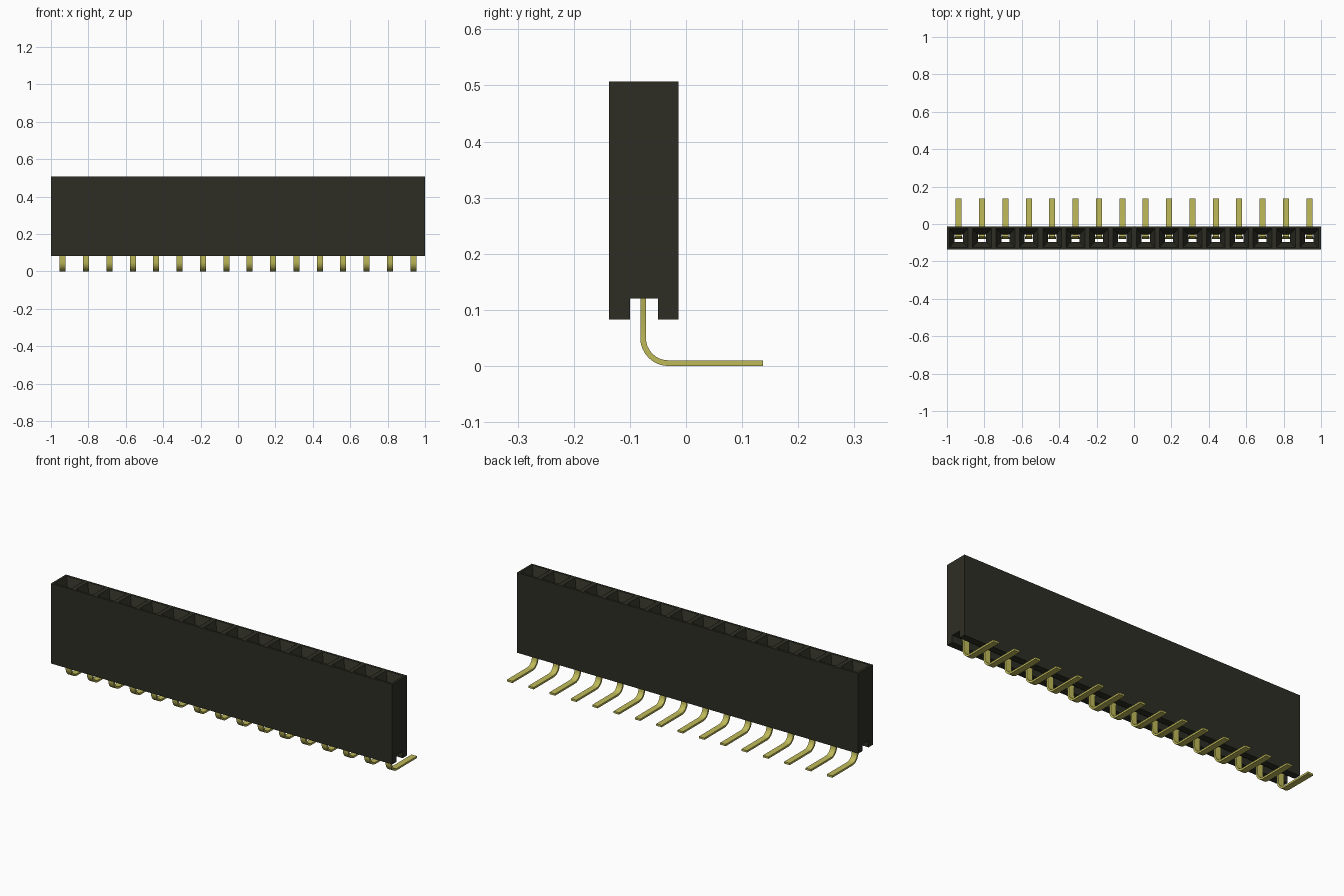
import bpy, bmesh, math
from mathutils import Vector

if "Cube" in bpy.data.objects:
    bpy.data.objects.remove(bpy.data.objects["Cube"], do_unlink=True)

COUNT = 16
PITCH = 2 / COUNT
MID_Y = -0.075
TOP, BOTTOM, ROOF = 0.507, 0.083, 0.12


def make_material(name, rgb):
    mat = bpy.data.materials.new(name)
    mat.use_nodes = True
    colour = (*rgb, 1)
    mat.diffuse_color = colour
    mat.node_tree.nodes["Principled BSDF"].inputs["Base Color"].default_value = colour
    return mat


def finish(bm, name, mat):
    bmesh.ops.remove_doubles(bm, verts=bm.verts, dist=0.0001)
    bmesh.ops.recalc_face_normals(bm, faces=bm.faces)
    mesh = bpy.data.meshes.new(name)
    bm.to_mesh(mesh)
    bm.free()
    mesh.materials.append(mat)
    obj = bpy.data.objects.new(name, mesh)
    bpy.context.collection.objects.link(obj)
    return obj


def rect(bm, x, half_x, half_y, z):
    corners = ((-1, -1), (1, -1), (1, 1), (-1, 1))
    return [bm.verts.new((x + sx * half_x, MID_Y + sy * half_y, z)) for sx, sy in corners]


def bridge(bm, a, b, sides):
    for i in sides:
        j = (i + 1) % 4
        bm.faces.new((a[i], a[j], b[j], b[i]))


def housing(mat):
    bm = bmesh.new()
    half, depth, channel = PITCH / 2, 0.062, 0.025
    for n in range(COUNT):
        x = (n - (COUNT - 1) / 2) * PITCH
        # Rim, funnel, shaft, channel roof
        rings = [rect(bm, x, *size) for size in (
            (half, depth, TOP), (0.05, 0.05, TOP), (0.022, 0.02, TOP - 0.07),
            (0.022, 0.02, ROOF), (half, channel, ROOF))]
        for a, b in zip(rings, rings[1:]):
            bridge(bm, a, b, range(4))
        # Channel walls, feet and long outer walls
        lips = [rings[-1], rect(bm, x, half, channel, BOTTOM),
                rect(bm, x, half, depth, BOTTOM), rings[0]]
        for a, b in zip(lips, lips[1:]):
            bridge(bm, a, b, (0, 2))
        # End caps with the channel notch
        for end, (p, q) in ((0, (0, 3)), (COUNT - 1, (1, 2))):
            if n == end:
                bm.faces.new([r[p] for r in lips] + [r[q] for r in reversed(lips)])
    return finish(bm, "socket_housing", mat)


def pin(mat):
    bm = bmesh.new()
    radius, thick, narrow, wide = 0.045, 0.005, 0.016, 0.021
    y = -0.0765
    # Path points (y, z, half width): spring contact, shoulder, bend, tail
    path = [(-0.062, 0.42, narrow), (-0.068, 0.38, narrow), (y, 0.24, wide),
            (y, 0.107, wide), (y, 0.093, narrow)]
    for i in range(9):
        a = math.pi + i / 8 * math.pi / 2
        path.append((y + radius + radius * math.cos(a),
                     thick + radius + radius * math.sin(a), narrow))
    path.append((0.137, thick, narrow))
    rings = []
    for i, (py, pz, w) in enumerate(path):
        before, after = path[max(i - 1, 0)], path[min(i + 1, len(path) - 1)]
        d = Vector((after[0] - before[0], after[1] - before[1])).normalized()
        if i == len(path) - 2:
            d = Vector((1, 0))
        ny, nz = -d.y * thick, d.x * thick
        rings.append([bm.verts.new((sx * w, py + s * ny, pz + s * nz))
                      for sx, s in ((-1, -1), (1, -1), (1, 1), (-1, 1))])
    for a, b in zip(rings, rings[1:]):
        bridge(bm, a, b, range(4))
    bm.faces.new(rings[0])
    bm.faces.new(rings[-1])
    return finish(bm, "pin_1", mat)


black = make_material("dark_plastic", (0.027, 0.027, 0.018))
gold = make_material("gold_metal", (0.52, 0.49, 0.10))

housing(black)

# Row of right-angle pins sharing one mesh
first = pin(gold)
bpy.ops.object.select_all(action="DESELECT")
first.select_set(True)
bpy.context.view_layer.objects.active = first
bpy.ops.object.shade_smooth_by_angle(angle=math.radians(30))
first.location.x = -1 + PITCH / 2
for n in range(1, COUNT):
    copy = first.copy()
    copy.name = f"pin_{n + 1}"
    copy.location.x = first.location.x + n * PITCH
    bpy.context.collection.objects.link(copy)
